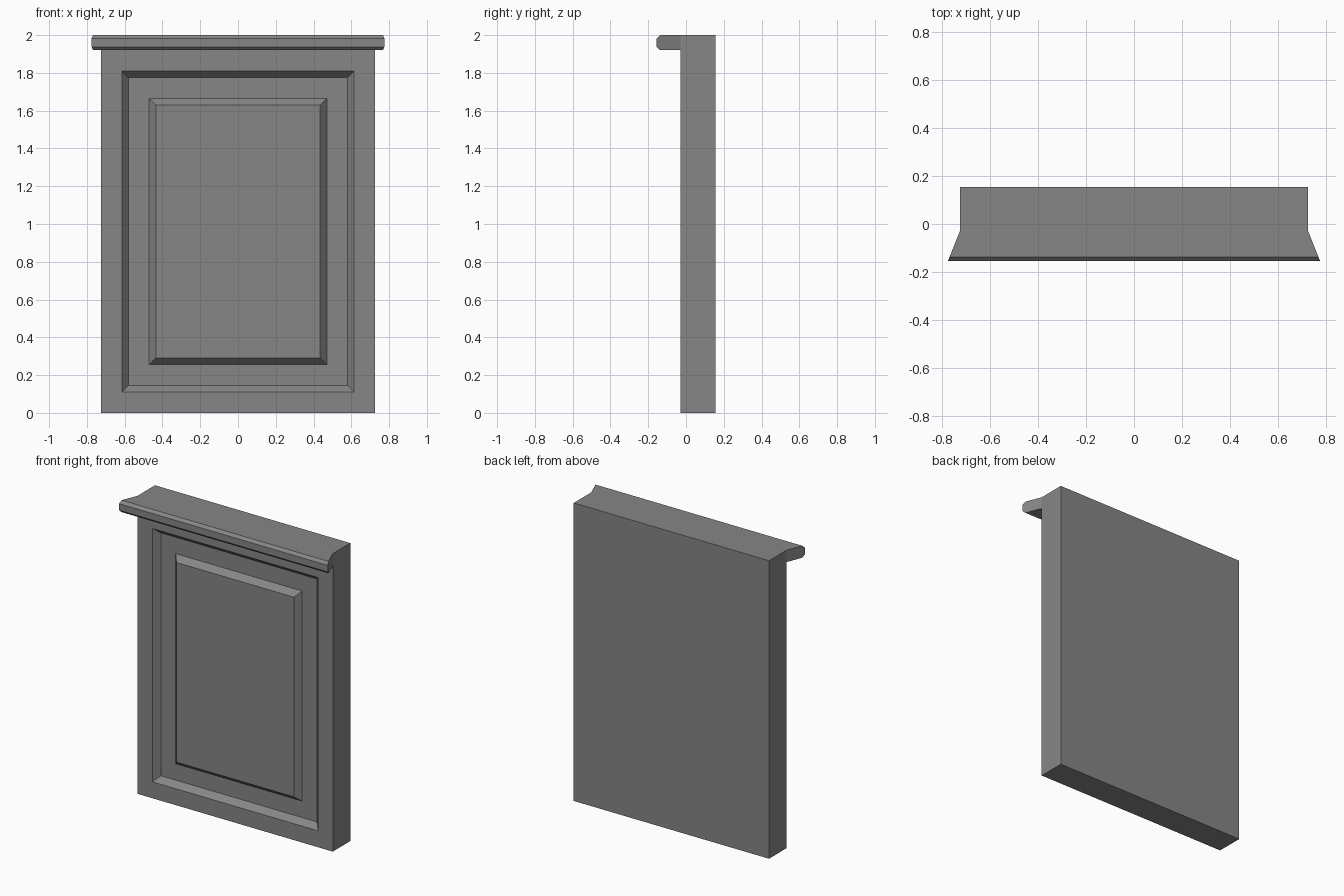
import bpy
import bmesh
from mathutils import Matrix, Vector

cube = bpy.data.objects.get("Cube")
if cube:
    bpy.data.objects.remove(cube, do_unlink=True)

HALF_W, FRONT, BACK = 0.725, -0.03, 0.155
TOP, LEDGE_Z = 2.0, 1.92
LEDGE_HALF_W, LEDGE_FRONT = 0.775, -0.155

grey = bpy.data.materials.new("plain_grey")
grey.use_nodes = True
colour = (0.24, 0.24, 0.24, 1)
grey.diffuse_color = colour
grey.node_tree.nodes["Principled BSDF"].inputs["Base Color"].default_value = colour

# Slab, split where the ledge begins
bm = bmesh.new()
size = Matrix.Diagonal((2 * HALF_W, BACK - FRONT, TOP, 1))
centre = Matrix.Translation((0, (FRONT + BACK) / 2, TOP / 2))
bmesh.ops.create_cube(bm, size=1, matrix=centre @ size)
bmesh.ops.bisect_plane(bm, geom=bm.verts[:] + bm.edges[:] + bm.faces[:],
                       plane_co=(0, 0, LEDGE_Z), plane_no=(0, 0, 1))
bm.normal_update()
front_faces = [f for f in bm.faces if f.normal.y < -0.9]
door, strip = sorted(front_faces, key=lambda f: f.calc_center_median().z)

# Sunken frame and raised centre panel
for width, depth in ((0.11, 0), (0.035, -0.04), (0.11, 0), (0.035, 0.04)):
    bmesh.ops.inset_individual(bm, faces=[door], thickness=width, depth=depth,
                               use_even_offset=True)

# Flared ledge pulled out of the top strip
strip = bmesh.ops.extrude_discrete_faces(bm, faces=[strip])["faces"][0]
for v in strip.verts:
    v.co.y = LEDGE_FRONT
    v.co.x *= LEDGE_HALF_W / HALF_W

# Chamfered long edges on the ledge
long_edges = [e for e in strip.edges
              if abs(e.verts[0].co.x - e.verts[1].co.x) > 1]
bmesh.ops.bevel(bm, geom=long_edges, offset=0.018, segments=1,
                profile=0.5, affect='EDGES')
bmesh.ops.recalc_face_normals(bm, faces=bm.faces[:])

mesh = bpy.data.meshes.new("panelled_slab")
bm.to_mesh(mesh)
bm.free()
mesh.materials.append(grey)
slab = bpy.data.objects.new("panelled_slab_with_ledge", mesh)
bpy.context.collection.objects.link(slab)
